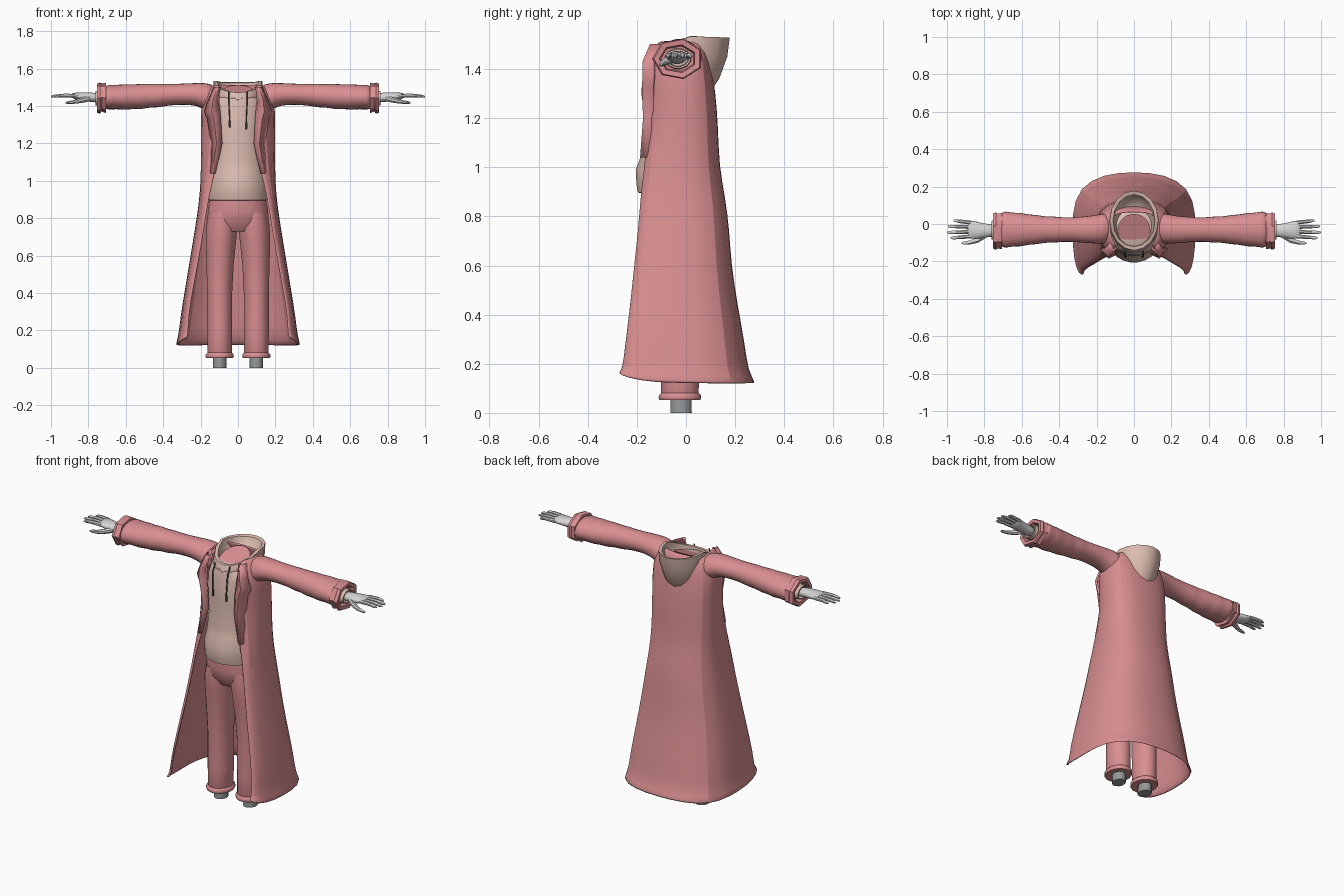
import bpy, bmesh, math
from mathutils import Vector


def material(name, r, g, b):
    m = bpy.data.materials.new(name)
    m.diffuse_color = (r, g, b, 1)
    return m


PINK = material("robe pink", 0.70, 0.275, 0.285)
CREAM = material("hoodie cream", 0.71, 0.50, 0.43)
SKIN = material("hand pale grey", 0.66, 0.66, 0.66)
ANKLE = material("ankle grey", 0.30, 0.32, 0.31)
CORD = material("cord dark grey", 0.09, 0.10, 0.10)


def skin(name, rings, mat, closed=True, caps=True, mirror=False, thick=0, sub=0):
    """Loft a surface through rings of points."""
    bm = bmesh.new()
    rows = [[bm.verts.new(p) for p in r] for r in rings]
    n = len(rows[0])
    for a, b in zip(rows, rows[1:]):
        for i in range(n if closed else n - 1):
            j = (i + 1) % n
            bm.faces.new((a[i], a[j], b[j], b[i]))
    if caps and closed:
        bm.faces.new(rows[0])
        bm.faces.new(rows[-1])
    bmesh.ops.recalc_face_normals(bm, faces=bm.faces)
    me = bpy.data.meshes.new(name)
    bm.to_mesh(me)
    bm.free()
    me.materials.append(mat)
    ob = bpy.data.objects.new(name, me)
    bpy.context.collection.objects.link(ob)
    if mirror:
        m = ob.modifiers.new("mirror", 'MIRROR')
        m.use_clip = False
        m.use_mirror_merge = False
    if thick:
        m = ob.modifiers.new("thickness", 'SOLIDIFY')
        m.thickness = thick
        m.offset = 0
    if sub:
        m = ob.modifiers.new("smooth", 'SUBSURF')
        m.levels = m.render_levels = sub
    bpy.ops.object.select_all(action='DESELECT')
    ob.select_set(True)
    bpy.context.view_layer.objects.active = ob
    bpy.ops.object.shade_smooth_by_angle(angle=math.radians(40))
    return ob


def tube(name, path, mat, axis='z', n=12, **kw):
    """Elliptical loft; path rows are (x, y, z, r1, r2)."""
    rings = []
    for x, y, z, r1, r2 in path:
        ring = []
        for i in range(n):
            a = 2 * math.pi * (i + 0.5) / n
            c, s = r1 * math.cos(a), r2 * math.sin(a)
            ring.append((x + c, y + s, z) if axis == 'z' else (x, y + c, z + s))
        rings.append(ring)
    return skin(name, rings, mat, **kw)


# Long open coat: z, half opening, half width, front y, back y
coat = []
for z, e, w, yf, yb in [
        (1.515, .095, .125, -.105, .065), (1.47, .10, .175, -.145, .085),
        (1.40, .095, .195, -.16, .10), (1.30, .085, .195, -.155, .115),
        (1.18, .085, .193, -.15, .125), (1.00, .135, .195, -.17, .13),
        (.88, .16, .205, -.185, .155), (.75, .18, .225, -.195, .172),
        (.60, .205, .25, -.212, .18), (.42, .24, .28, -.23, .21),
        (.27, .265, .305, -.25, .238), (.17, .265, .315, -.26, .25),
        (.12, .275, .333, -.282, .282)]:
    lift = .045 if z < .15 else 0
    half = [(e, yf, z + lift), (e + (w - e) * .6, yf * .88, z + lift * .5),
            (w * .98, yf * .45, z), (w, yb * .2, z), (w * .88, yb * .7, z - lift * .1),
            (w * .5, yb * .95, z), (0, yb, z)]
    coat.append(half + [(-x, y, q) for x, y, q in half[-2::-1]])
skin("long_coat", coat, PINK, closed=False, thick=.014, sub=1)

# Folded coat lapels along the upper opening
lapel = [[(a, y, z), ((a + b) / 2, y - .016, z), (b, y + .025, z)] for z, a, b, y in [
    (1.50, .095, .125, -.125), (1.43, .11, .155, -.155), (1.37, .10, .178, -.155),
    (1.33, .095, .16, -.158), (1.2, .087, .14, -.153), (1.04, .122, .152, -.165)]]
skin("coat_lapel", lapel, PINK, closed=False, mirror=True, thick=.012)

# Sleeves with soft folds
arm = [(.11, -.02, 1.43, .085, .085), (.17, -.025, 1.448, .085, .078)]
for x, ry, rz, z in [(.22, .077, .062, 1.464), (.30, .07, .058, 1.463), (.38, .066, .06, 1.46),
                     (.43, .075, .067, 1.455), (.47, .071, .064, 1.455), (.52, .083, .072, 1.45),
                     (.56, .083, .067, 1.45), (.61, .096, .073, 1.447), (.65, .092, .066, 1.448),
                     (.69, .105, .071, 1.447), (.72, .092, .062, 1.445)]:
    arm.append((x, -.03, z, ry, rz))
tube("sleeve", arm, PINK, axis='x', n=12, mirror=True, sub=1)
tube("sleeve_cuff", [(.705, -.033, 1.445, .085, .06), (.705, -.033, 1.443, .102, .083),
                     (.728, -.033, 1.445, .098, .077), (.738, -.033, 1.442, .105, .085),
                     (.755, -.033, 1.442, .098, .08), (.752, -.033, 1.442, .076, .058),
                     (.722, -.033, 1.442, .07, .052)], PINK, axis='x', n=7, mirror=True)
tube("inner_sleeve_cuff", [(.70, -.033, 1.442, .056, .044), (.762, -.033, 1.442, .052, .04),
                           (.762, -.033, 1.442, .044, .033), (.73, -.033, 1.442, .04, .03)],
     CREAM, axis='x', mirror=True)

# Hands
tube("palm", [(.73, -.035, 1.442, .036, .028), (.79, -.035, 1.447, .036, .026),
              (.83, -.035, 1.45, .047, .025), (.87, -.03, 1.453, .051, .019),
              (.892, -.028, 1.455, .047, .012)], SKIN, axis='x', mirror=True, sub=1)
for i, (y, tip, spread) in enumerate([(-.066, .98, -.008), (-.041, .999, -.004),
                                      (-.016, .994, .003), (.008, .965, .01)]):
    tube("finger_%d" % (i + 1),
         [(.87, y, 1.454, .012, .012), (.93, y + spread * .6, 1.456, .0105, .0105),
          (tip - .012, y + spread, 1.452, .009, .008), (tip, y + spread, 1.45, .004, .004)],
         SKIN, axis='x', n=8, mirror=True)
tube("thumb", [(.79, -.055, 1.442, .02, .018), (.835, -.085, 1.43, .017, .015),
               (.875, -.098, 1.422, .012, .011), (.91, -.102, 1.418, .009, .008),
               (.922, -.102, 1.417, .004, .004)], SKIN, axis='x', n=8, mirror=True)

# Hoodie body with a loose gathered waist
tube("hoodie_body", [(0, -.045, .895, .148, .14), (0, -.045, .897, .158, .152),
                     (0, -.045, .93, .16, .158), (0, -.045, .99, .158, .161),
                     (0, -.035, 1.05, .152, .148), (0, -.03, 1.10, .15, .143),
                     (0, -.03, 1.25, .155, .142), (0, -.03, 1.38, .15, .136),
                     (0, -.03, 1.44, .13, .122), (0, -.03, 1.462, .10, .09)], CREAM, n=24)


# Hanging hood: rx, centre y, ry, front z, side z, back z
def hood_ring(rx, cy, ry, zf, zs, zb, n=16):
    ring = []
    for i in range(n):
        a = 2 * math.pi * i / n
        c = -math.cos(a)
        z = zs + ((zb - zs) * c if c > 0 else (zs - zf) * c)
        ring.append((rx * math.sin(a), cy + ry * c, z))
    return ring


skin("hood", [hood_ring(*r) for r in [
    (.10, -.025, .115, 1.41, 1.37, 1.295), (.125, -.01, .145, 1.435, 1.43, 1.36),
    (.133, .01, .158, 1.452, 1.50, 1.45), (.13, .019, .159, 1.472, 1.533, 1.528),
    (.112, .018, .14, 1.472, 1.535, 1.522), (.105, .01, .128, 1.452, 1.49, 1.48),
    (.085, -.01, .10, 1.432, 1.44, 1.45)]], CREAM)
# Neck lining inside the hood
skin("neck_lining", [hood_ring(.088, -.035, .09, 1.448, 1.475, 1.512),
                     hood_ring(.075, -.035, .078, 1.446, 1.465, 1.495)], PINK)

# Drawstrings
for side, low in ((-1, 1.285), (1, 1.275)):
    tube("drawstring", [(side * .05, -.148, 1.475, .004, .004), (side * .05, -.170, 1.43, .004, .004),
                        (side * .046, -.174, 1.35, .004, .004), (side * .045, -.176, low + .04, .004, .004),
                        (side * .045, -.176, low + .035, .006, .006), (side * .045, -.174, low, .005, .005)],
         CORD, n=6)

# Trousers
tube("trouser_hips", [(0, -.035, .73, .11, .085), (0, -.035, .78, .165, .12),
                      (0, -.035, .84, .163, .132), (0, -.035, .91, .15, .13)], PINK, n=20)
tube("trouser_leg", [(.098, -.025, .055, .06, .07), (.098, -.025, .075, .067, .078),
                     (.098, -.025, .20, .068, .08), (.098, -.025, .40, .068, .082),
                     (.096, -.028, .55, .074, .092), (.091, -.03, .68, .083, .106),
                     (.086, -.033, .76, .084, .115), (.08, -.035, .83, .075, .11)],
     PINK, n=16, mirror=True)
tube("trouser_cuff", [(.098, -.025, .052, .055, .065), (.098, -.025, .052, .073, .084),
                      (.098, -.025, .06, .077, .088), (.098, -.025, .072, .076, .087),
                      (.098, -.025, .082, .066, .077)], PINK, n=16, mirror=True)

# Ankles
tube("ankle", [(.098, -.02, 0, .038, .045), (.098, -.02, .10, .036, .043)], ANKLE, n=12, mirror=True)
